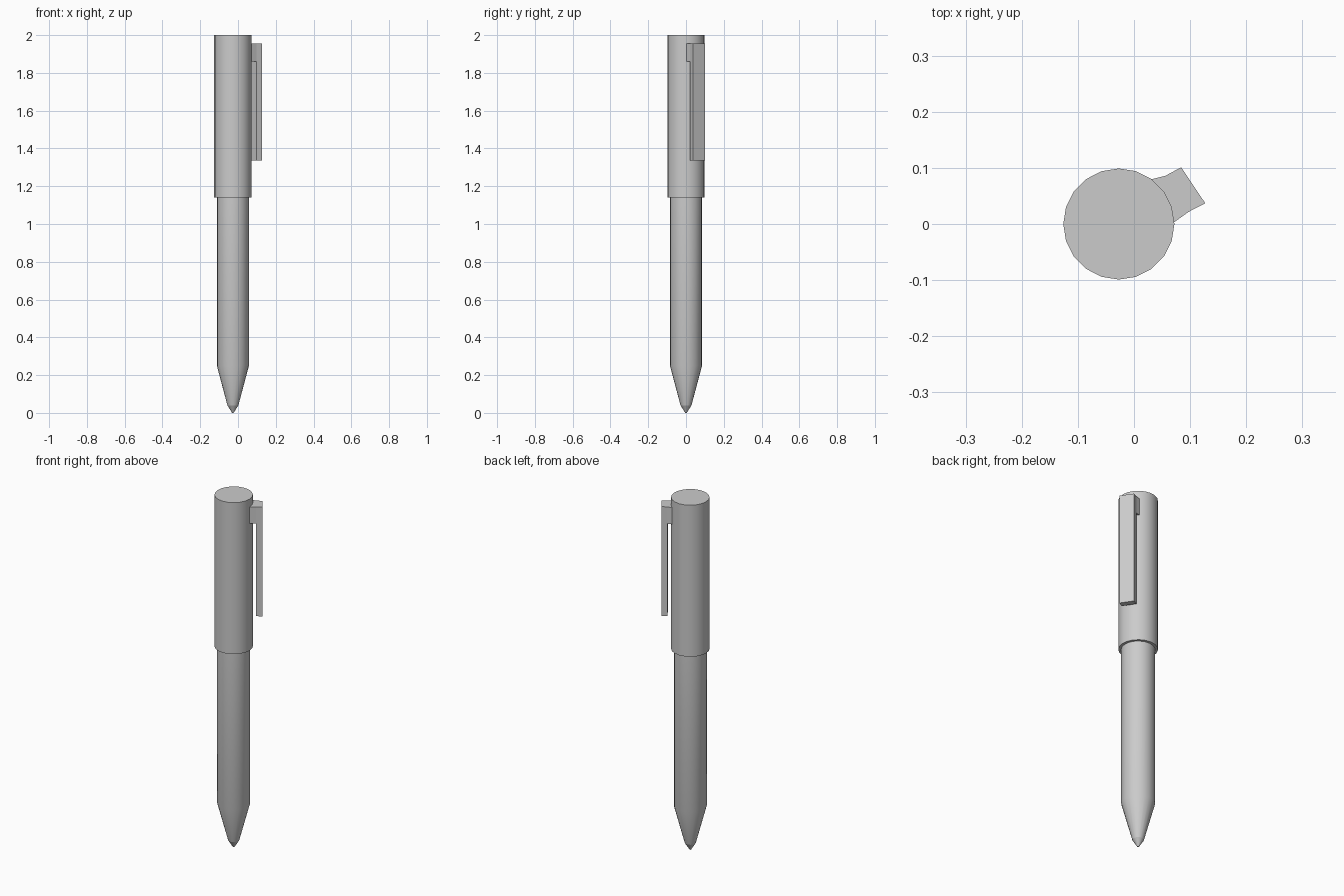
import bpy, bmesh, math

if "Cube" in bpy.data.objects:
    bpy.data.objects.remove(bpy.data.objects["Cube"])

CX = -0.027      # pen axis
SIDES = 20


def finish(name, bm, smooth=True):
    bmesh.ops.recalc_face_normals(bm, faces=bm.faces)
    mesh = bpy.data.meshes.new(name)
    bm.to_mesh(mesh)
    bm.free()
    obj = bpy.data.objects.new(name, mesh)
    bpy.context.collection.objects.link(obj)
    if smooth:
        bpy.ops.object.select_all(action='DESELECT')
        obj.select_set(True)
        bpy.context.view_layer.objects.active = obj
        bpy.ops.object.shade_smooth_by_angle(angle=math.radians(30))
    return obj


def turned(name, profile):
    """Closed round body from (radius, z) pairs, bottom to top."""
    bm = bmesh.new()
    rings = []
    for r, z in profile:
        rings.append([bm.verts.new((CX + r * math.cos(2 * math.pi * i / SIDES),
                                    r * math.sin(2 * math.pi * i / SIDES), z))
                      for i in range(SIDES)])
    for a, b in zip(rings, rings[1:]):
        for i in range(SIDES):
            j = (i + 1) % SIDES
            bm.faces.new((a[i], a[j], b[j], b[i]))
    bm.faces.new(rings[0][::-1])
    bm.faces.new(rings[-1])
    return finish(name, bm)


def prism(name, outline, z0, z1):
    """Upright block from a plan outline."""
    bm = bmesh.new()
    base = bm.faces.new([bm.verts.new((x, y, z0)) for x, y in outline])
    ext = bmesh.ops.extrude_face_region(bm, geom=[base], use_keep_orig=True)
    for v in ext["geom"]:
        if isinstance(v, bmesh.types.BMVert):
            v.co.z = z1
    return finish(name, bm, smooth=False)


# Writing point, tapered nose and barrel
turned("writing_point", [(0.004, 0.0), (0.029, 0.04)])
turned("barrel", [(0.029, 0.04), (0.085, 0.25), (0.085, 1.15)])

# Cap
turned("cap", [(0.099, 1.14), (0.099, 2.0)])

# Clip: long plate and the bridge joining it to the cap
inner_a, inner_b = (0.098, 0.022), (0.056, 0.086)
prism("clip_plate", [inner_a, (0.127, 0.037), (0.084, 0.101), inner_b], 1.335, 1.955)
prism("clip_bridge", [(0.067, 0.0), inner_a, inner_b, (0.028, 0.079)], 1.86, 1.955)
